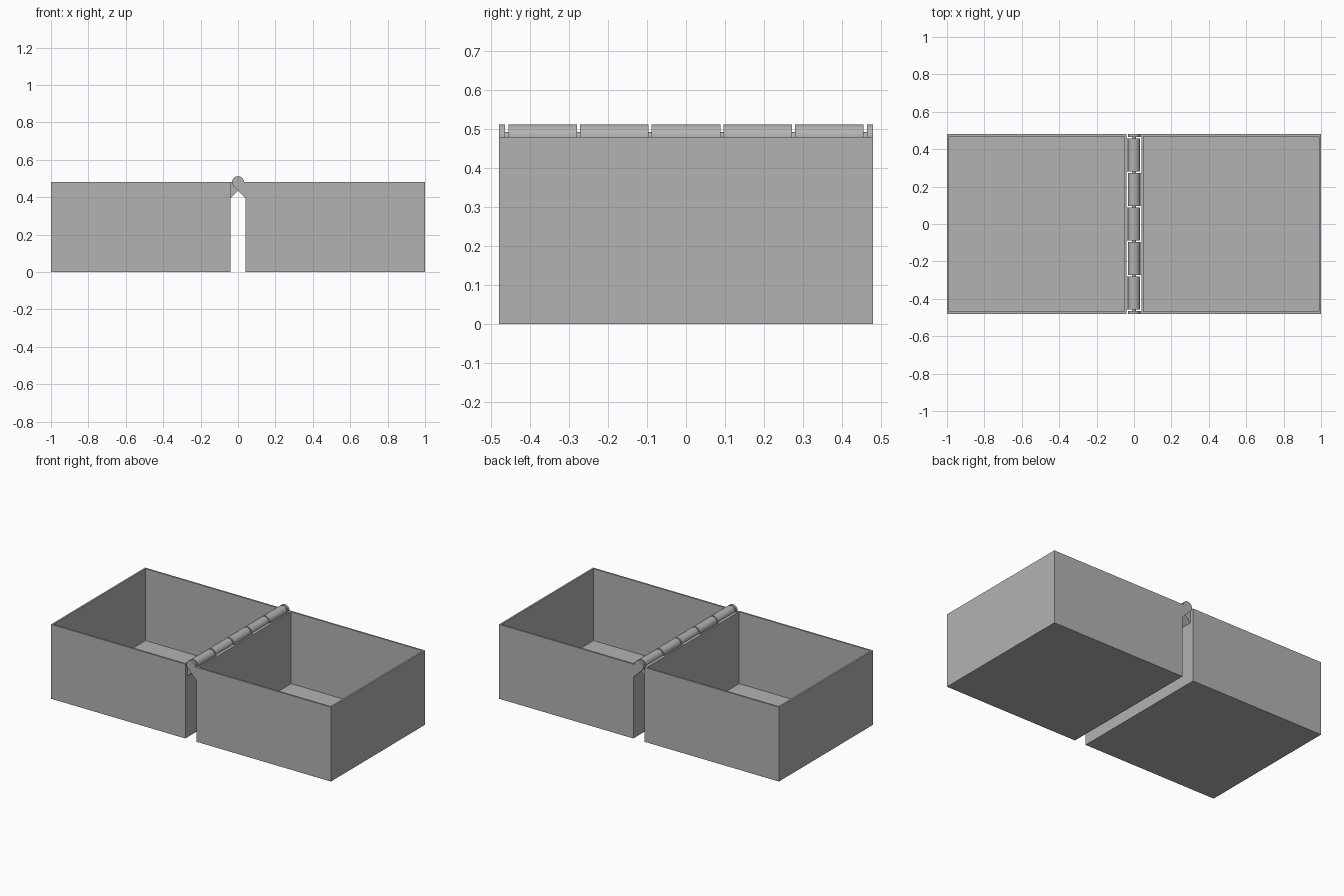
import bpy
import bmesh
from math import cos, sin, pi, sqrt, radians

cube = bpy.data.objects.get("Cube")
if cube:
    bpy.data.objects.remove(cube, do_unlink=True)

HALF_DEPTH = 0.48
HEIGHT = 0.48
WALL = 0.016
GAP = 0.04          # half the space between the two trays
RADIUS = 0.032      # hinge barrel
SLIT = 0.008        # space between knuckles
PIN_RADIUS = 0.012

grey = bpy.data.materials.new("plain grey")
grey.use_nodes = True
color = (0.45, 0.45, 0.45, 1)
grey.diffuse_color = color
grey.node_tree.nodes["Principled BSDF"].inputs["Base Color"].default_value = color


def finish(name, bm, smooth=False):
    bmesh.ops.recalc_face_normals(bm, faces=bm.faces)
    mesh = bpy.data.meshes.new(name)
    bm.to_mesh(mesh)
    bm.free()
    mesh.materials.append(grey)
    if smooth:
        mesh.polygons.foreach_set("use_smooth", [True] * len(mesh.polygons))
        mesh.set_sharp_from_angle(angle=radians(30))
    obj = bpy.data.objects.new(name, mesh)
    bpy.context.collection.objects.link(obj)
    return obj


def extrude_profile(name, points, y0, y1):
    """Extrude an (x, z) outline along y."""
    bm = bmesh.new()
    face = bm.faces.new([bm.verts.new((x, y0, z)) for x, z in points])
    moved = bmesh.ops.extrude_face_region(bm, geom=[face])["geom"]
    verts = [g for g in moved if isinstance(g, bmesh.types.BMVert)]
    bmesh.ops.translate(bm, verts=verts, vec=(0, y1 - y0, 0))
    return finish(name, bm, smooth=True)


def tray(name, side):
    """Open box: inset the top face for the rim, then push it down to the floor."""
    bm = bmesh.new()
    bmesh.ops.create_cube(bm, size=1)
    for v in bm.verts:
        v.co.x = side * (GAP if v.co.x < 0 else 1)
        v.co.y *= 2 * HALF_DEPTH
        v.co.z = (v.co.z + 0.5) * HEIGHT
    bmesh.ops.recalc_face_normals(bm, faces=bm.faces)
    top = max(bm.faces, key=lambda f: f.calc_center_median().z)
    bmesh.ops.inset_region(bm, faces=[top], thickness=WALL)
    moved = bmesh.ops.extrude_face_region(bm, geom=[top])["geom"]
    verts = [g for g in moved if isinstance(g, bmesh.types.BMVert)]
    bmesh.ops.translate(bm, verts=verts, vec=(0, 0, WALL - HEIGHT))
    if top.is_valid:
        bmesh.ops.delete(bm, geom=[top], context="FACES")
    return finish(name, bm)


tray("left_tray", 1)
tray("right_tray", -1)


def knuckle_profile(side):
    """Round barrel with a sloped bracket that runs into the tray wall."""
    steps = 30
    pts = []
    for i in range(steps + 1):
        a = 1.25 * pi * (1 - i / steps)
        pts.append((side * RADIUS * cos(a), HEIGHT + RADIUS * sin(a)))
    pts.append((side * GAP, HEIGHT))
    pts.append((side * GAP, HEIGHT - RADIUS * sqrt(2) - GAP))
    return pts


# Knuckles alternate between the trays, with thin ones at both ends
long_width = (2 * HALF_DEPTH - 2 * WALL - 6 * SLIT) / 5
y = -HALF_DEPTH
for i in range(7):
    width = WALL if i in (0, 6) else long_width
    side = 1 if i % 2 == 0 else -1
    label = "left" if side > 0 else "right"
    extrude_profile(f"{label}_hinge_knuckle_{i + 1}", knuckle_profile(side), y, y + width)
    y += width + SLIT

# Pin through the barrel, hidden inside the end knuckles
pin = [(PIN_RADIUS * cos(i * pi / 12), HEIGHT + PIN_RADIUS * sin(i * pi / 12))
       for i in range(24)]
extrude_profile("hinge_pin", pin, -HALF_DEPTH + WALL / 2, HALF_DEPTH - WALL / 2)
